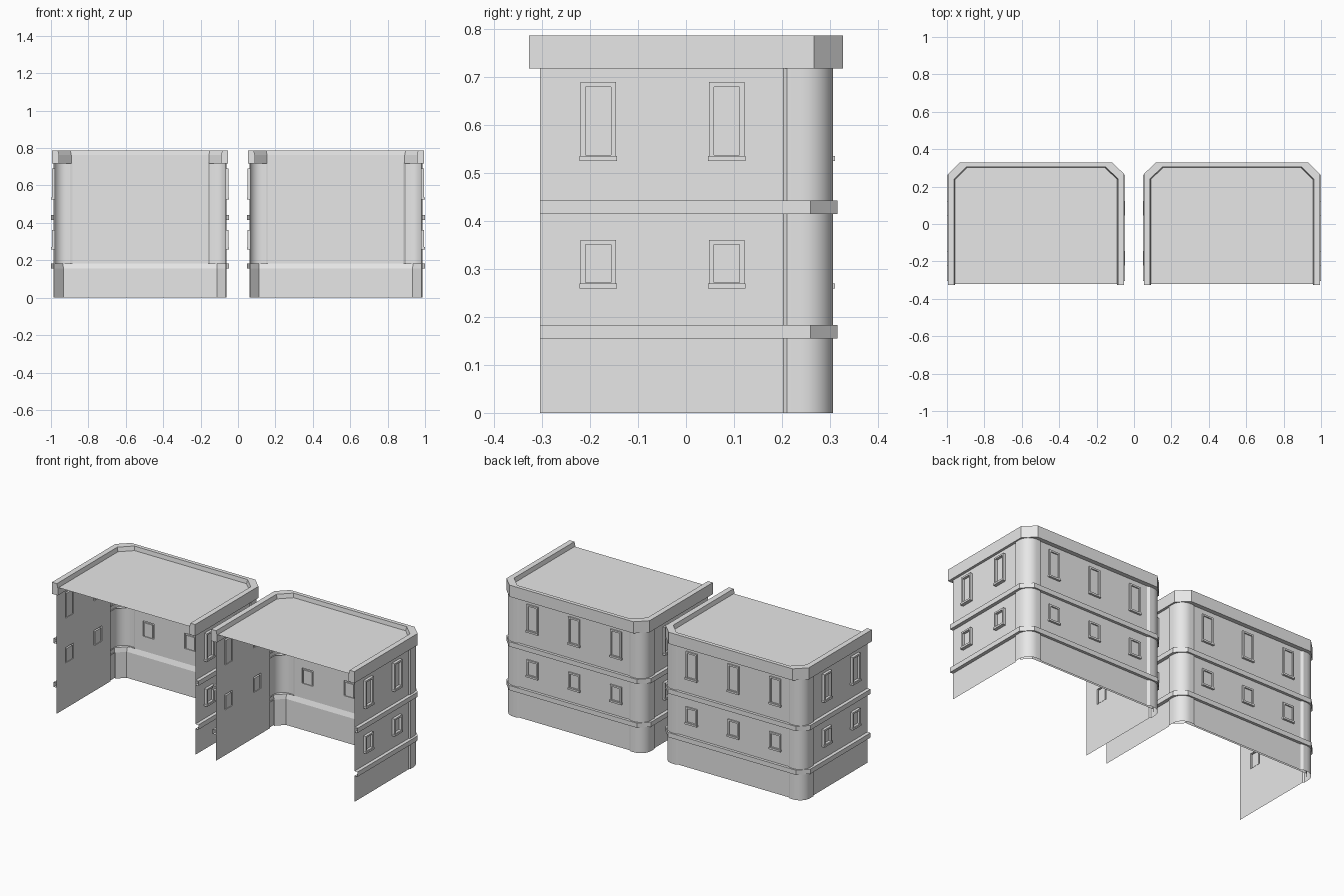
import bpy, bmesh, math
from mathutils import Vector

if "Cube" in bpy.data.objects:
    bpy.data.objects.remove(bpy.data.objects["Cube"])

grey = bpy.data.materials.new("plain_grey")
grey.use_nodes = True
grey.diffuse_color = (0.8, 0.8, 0.8, 1)
grey.node_tree.nodes["Principled BSDF"].inputs["Base Color"].default_value = (0.8, 0.8, 0.8, 1)

WALL_X, WALL_Y, FRONT = 0.456, 0.299, -0.305   # wall planes of one building
COL_X, COL_Y = 0.4625, 0.307                   # corner column faces
GAP_LOW, GAP_HIGH, TOP = 0.155, 0.183, 0.722
CENTRES = {"right_house": 0.5235, "left_house": -0.5235}


def finish(name, bm, smooth=False):
    """Store the mesh once and place it in both buildings."""
    bmesh.ops.remove_doubles(bm, verts=bm.verts, dist=0.0001)
    bmesh.ops.recalc_face_normals(bm, faces=bm.faces)
    mesh = bpy.data.meshes.new(name)
    bm.to_mesh(mesh)
    bm.free()
    mesh.materials.append(grey)
    for house, cx in CENTRES.items():
        obj = bpy.data.objects.new(house + "_" + name, mesh)
        obj.location.x = cx
        bpy.context.collection.objects.link(obj)
    if smooth:
        bpy.ops.object.select_all(action='DESELECT')
        obj.select_set(True)
        bpy.context.view_layer.objects.active = obj
        bpy.ops.object.shade_smooth_by_angle(angle=math.radians(30))


def loft(bm, rows, closed=False):
    """Skin quads between rows of points with equal counts."""
    grid = [[bm.verts.new(p) for p in row] for row in rows]
    for a, b in zip(grid, grid[1:]):
        n = len(a)
        for i in range(n if closed else n - 1):
            j = (i + 1) % n
            bm.faces.new((a[i], a[j], b[j], b[i]))
    return grid


def mirrored(half):
    return half + [(-x, y) for x, y in reversed(half)]


def at(path, z):
    return [(x, y, z) for x, y in path]


def side_right(u, d, z):
    return Vector((WALL_X + d, u, z))


def side_left(u, d, z):
    return Vector((-WALL_X - d, u, z))


def back(u, d, z):
    return Vector((u, WALL_Y + d, z))


# Walls: placement, start, end, window centres, frame depth
SIDES = {
    "right_wall": (side_right, FRONT, 0.203, (-0.183, 0.085), 0.016),
    "left_wall": (side_left, FRONT, 0.203, (-0.183, 0.085), 0.016),
    "back_wall": (back, -0.362, 0.362, (-0.275, 0, 0.275), 0.008),
}
STOREYS = ((0.262, 0.361), (0.528, 0.69))
HALF = 0.037


def wall(name, place, start, end, centres):
    us = sorted([start, end] + [c + s * HALF for c in centres for s in (-1, 1)])
    zs = sorted([0, GAP_LOW, GAP_HIGH, TOP] + [z for s in STOREYS for z in s])
    bm = bmesh.new()
    for u0, u1 in zip(us, us[1:]):
        for z0, z1 in zip(zs, zs[1:]):
            mid = (u0 + u1) / 2
            opening = any(abs(mid - c) < HALF for c in centres) and (z0, z1) in STOREYS
            slot = name == "right_wall" and z0 == GAP_LOW
            if opening or slot:
                continue
            bm.faces.new([bm.verts.new(place(u, 0, z))
                          for u, z in ((u0, z0), (u1, z0), (u1, z1), (u0, z1))])
    finish(name, bm)


def windows(name, place, centres, depth):
    bm = bmesh.new()
    for c in centres:
        for z0, z1 in STOREYS:
            def ring(inset, d):
                w = HALF - inset
                return [place(c + u, d, z) for u, z in
                        ((-w, z0 + inset), (w, z0 + inset), (w, z1 - inset), (-w, z1 - inset))]
            # frame rises from the wall, then drops to a pane level with it
            rows = loft(bm, [ring(0, 0), ring(0, depth), ring(0.01, depth), ring(0.01, 0.001)], True)
            bm.faces.new(rows[-1])
            # projecting sill
            w = HALF + 0.002

            def slab(z):
                return [place(c + u, d, z) for u, d in
                        ((-w, 0), (w, 0), (w, depth + 0.004), (-w, depth + 0.004))]
            sill = loft(bm, [slab(z0 - 0.003), slab(z0 + 0.008)], True)
            bm.faces.new(sill[0])
            bm.faces.new(sill[-1])
    finish(name, bm)


for side, (place, start, end, centres, depth) in SIDES.items():
    wall(side, place, start, end, centres)
    windows(side + "_windows", place, centres, depth)

# Rounded corner columns
radius = 0.065
arc = [(COL_X - radius + radius * math.cos(a), COL_Y - radius + radius * math.sin(a))
       for a in (math.pi / 2 * i / 8 for i in range(9))]
column = [(WALL_X, 0.203), (COL_X, 0.211)] + arc + [(0.374, COL_Y), (0.362, WALL_Y)]
bm = bmesh.new()
for s in (1, -1):
    path = [(s * x, y) for x, y in column]
    loft(bm, [at(path, 0), at(path, TOP)])
finish("corner_columns", bm, smooth=True)

# Inner plinth lining along the back, with cut corners and a sloping ledge
lining = mirrored([(0.456, 0.241), (0.41, 0.288)])
ledge = mirrored([(0.46, 0.243), (0.412, 0.298)])
bm = bmesh.new()
loft(bm, [at(lining, 0), at(lining, GAP_LOW), at(ledge, GAP_HIGH)])
finish("plinth_lining", bm)

# String bands wrapping three sides with cut corners
band_out = mirrored([(0.4765, FRONT), (0.4765, 0.26), (0.421, 0.3155)])
band_in = mirrored([(WALL_X, FRONT), (WALL_X, 0.245), (0.4, WALL_Y)])
for name, low, high in (("lower_band", GAP_LOW, GAP_HIGH), ("upper_band", 0.415, 0.443)):
    bm = bmesh.new()
    loft(bm, [at(band_in, low), at(band_out, low), at(band_out, high), at(band_in, high)])
    finish(name, bm)

# Cornice with low parapet, capped at its front ends
rim_out = mirrored([(0.471, -0.327), (0.471, 0.267), (0.408, 0.328)])
rim_in = mirrored([(0.439, -0.327), (0.439, 0.24), (0.373, 0.305)])
foot_in = mirrored([(0.433, -0.327), (0.433, 0.238), (0.368, 0.302)])
bm = bmesh.new()
rows = loft(bm, [at(rim_out, 0.718), at(rim_out, 0.787), at(rim_in, 0.787),
                 at(foot_in, 0.762), at(foot_in, 0.718), at(rim_out, 0.718)])
for end in (0, -1):
    bm.faces.new([row[end] for row in rows[:5]])
finish("cornice", bm)

# Flat roof
bm = bmesh.new()
roof = mirrored([(0.433, -0.32), (0.433, 0.238), (0.368, 0.302)])
bm.faces.new([bm.verts.new(p) for p in at(roof, 0.762)])
finish("roof", bm)
